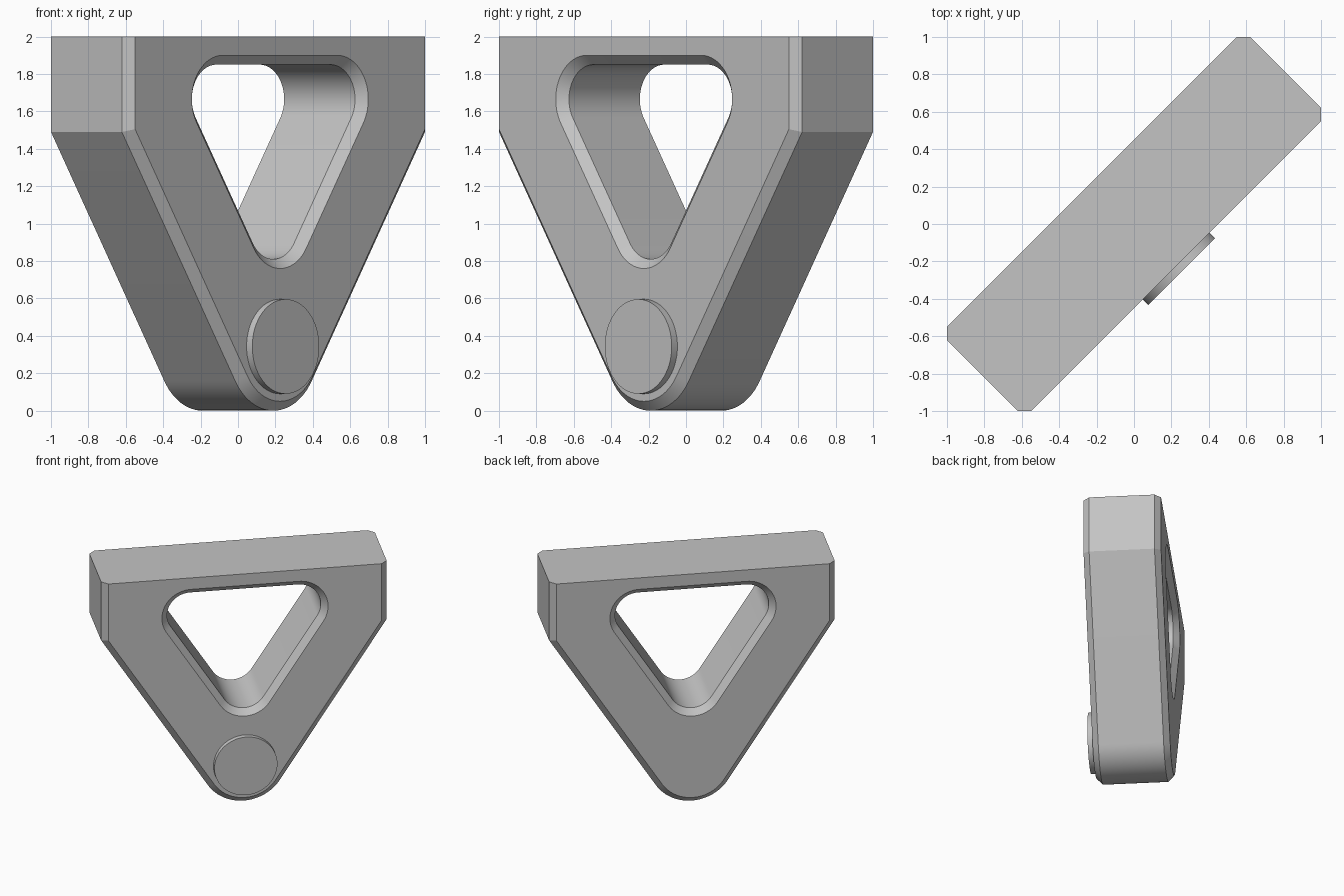
import bpy, bmesh
from math import radians, cos, sin

if "Cube" in bpy.data.objects:
    bpy.data.objects.remove(bpy.data.objects["Cube"], do_unlink=True)

HALF_W, HALF_T, BEVEL = 1.146, 0.318, 0.05
TIP_Z, TIP_R = 0.343, 0.343
SLOPE = 32.8          # tilt of the sloping sides' normals, in degrees
YAW = radians(45)

grey = bpy.data.materials.new("grey")
grey.use_nodes = True
grey.diffuse_color = (0.55, 0.55, 0.55, 1)
grey.node_tree.nodes["Principled BSDF"].inputs["Base Color"].default_value = (0.55, 0.55, 0.55, 1)


def arc(cx, cz, r, start, end, steps=24):
    angles = [radians(start + (end - start) * i / steps) for i in range(steps + 1)]
    return [(cx + r * cos(a), cz + r * sin(a)) for a in angles]


def outline(inset):
    """Outer profile: wide flat top, tapering to a round tip."""
    w, shoulder = HALF_W - inset, 1.49 + 0.3 * inset
    return ([(-w, shoulder), (-w, 2), (w, 2), (w, shoulder)]
            + arc(0, TIP_Z, TIP_R - inset, -SLOPE, SLOPE - 180))


def window(grow):
    """Rounded triangular opening."""
    r = 0.185 + grow
    return (arc(0.432, 1.665, r, -SLOPE, 90)
            + arc(-0.432, 1.665, r, 90, 180 + SLOPE)
            + arc(0, 0.995, r, 180 + SLOPE, 360 - SLOPE))


def loft(bm, profile, direction):
    """Wall with both rims chamfered; returns the edges of the two rims."""
    layers = [(-HALF_T, BEVEL), (BEVEL - HALF_T, 0), (HALF_T - BEVEL, 0), (HALF_T, BEVEL)]
    rings = [[bm.verts.new((x, y, z)) for x, z in profile(b * direction)] for y, b in layers]
    n = len(rings[0])
    for a, b in zip(rings, rings[1:]):
        for i in range(n):
            j = (i + 1) % n
            bm.faces.new((a[i], a[j], b[j], b[i]))
    return [[bm.edges.get((r[i], r[(i + 1) % n])) for i in range(n)]
            for r in (rings[0], rings[-1])]


def finish(bm, name):
    bmesh.ops.recalc_face_normals(bm, faces=bm.faces)
    mesh = bpy.data.meshes.new(name)
    bm.to_mesh(mesh)
    bm.free()
    mesh.materials.append(grey)
    obj = bpy.data.objects.new(name, mesh)
    obj.rotation_euler.z = YAW
    bpy.context.collection.objects.link(obj)
    bpy.ops.object.select_all(action='DESELECT')
    obj.select_set(True)
    bpy.context.view_layer.objects.active = obj
    bpy.ops.object.shade_smooth_by_angle(angle=radians(20))


# Tapered plate with chamfered rims and a triangular window
bm = bmesh.new()
outer_rims = loft(bm, outline, 1)
window_rims = loft(bm, window, 1)
for outer, inner in zip(outer_rims, window_rims):
    bmesh.ops.triangle_fill(bm, edges=outer + inner, use_beauty=True)
finish(bm, "tapered_plate")

# Raised round boss on the front of the tip
bm = bmesh.new()
back, front = [[bm.verts.new((x, y, z)) for x, z in arc(0, TIP_Z, 0.253, 0, 360, 64)[:-1]]
               for y in (-HALF_T + 0.01, -0.361)]
bm.faces.new(back)
bm.faces.new(front)
for i in range(len(back)):
    bm.faces.new((back[i - 1], back[i], front[i], front[i - 1]))
finish(bm, "round_boss")
